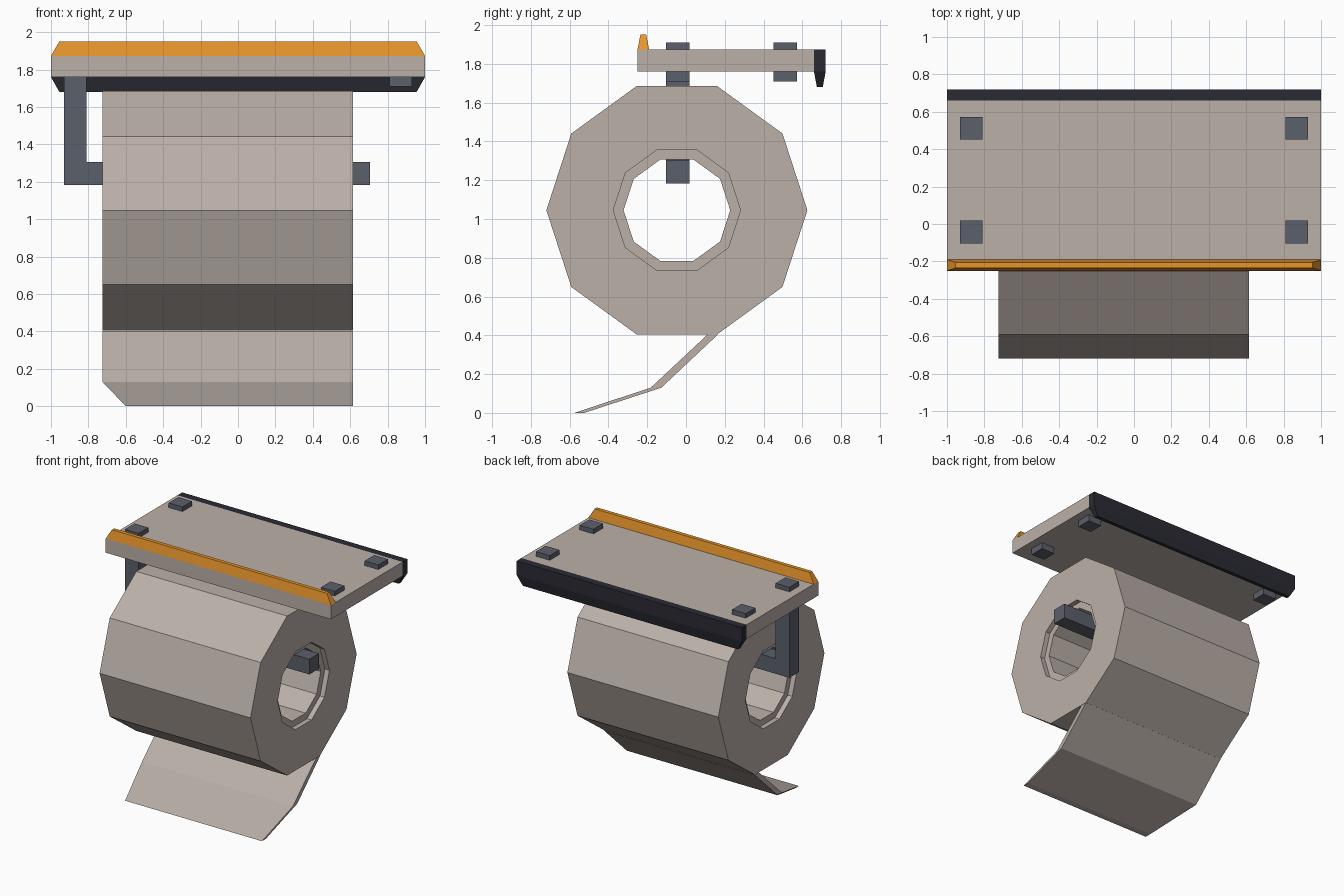
import bpy, bmesh, math

if "Cube" in bpy.data.objects:
    bpy.data.objects.remove(bpy.data.objects["Cube"])


def material(name, rgb):
    m = bpy.data.materials.new(name)
    m.diffuse_color = (*rgb, 1)
    m.use_nodes = True
    m.node_tree.nodes["Principled BSDF"].inputs["Base Color"].default_value = m.diffuse_color
    return m


TAUPE = material("taupe", (0.50, 0.435, 0.395))
ORANGE = material("orange", (0.80, 0.30, 0.024))
STEEL = material("slate grey", (0.105, 0.115, 0.145))
BLACK = material("near black", (0.023, 0.024, 0.034))


def loft(name, rings, mat, caps=True, closed=False):
    """Skin a row of equal-length vertex rings."""
    bm = bmesh.new()
    rows = [[bm.verts.new(p) for p in r] for r in rings]
    pairs = list(zip(rows, rows[1:])) + ([(rows[-1], rows[0])] if closed else [])
    for a, b in pairs:
        n = len(a)
        for i in range(n):
            j = (i + 1) % n
            bm.faces.new((a[i], a[j], b[j], b[i]))
    if caps and not closed:
        bm.faces.new(rows[0])
        bm.faces.new(rows[-1])
    bmesh.ops.recalc_face_normals(bm, faces=bm.faces)
    me = bpy.data.meshes.new(name)
    bm.to_mesh(me)
    bm.free()
    me.materials.append(mat)
    ob = bpy.data.objects.new(name, me)
    bpy.context.collection.objects.link(ob)
    return ob


def rect(x0, x1, y0, y1, z):
    return [(x0, y0, z), (x1, y0, z), (x1, y1, z), (x0, y1, z)]


def box(name, x, y, z, mat):
    return loft(name, [rect(*x, *y, z[0]), rect(*x, *y, z[1])], mat)


def decagon(x, r, cy=-0.047, cz=1.045):
    return [(x, cy + r * math.cos(math.tau * i / 10), cz + r * math.sin(math.tau * i / 10))
            for i in range(10)]


# Roll with a recessed core at both ends
L, R, DEEP = -0.725, 0.615, 0.04
loft("roll", [decagon(x, r) for x, r in (
    (L, 0.673), (R, 0.673), (R, 0.328), (R - DEEP, 0.328), (R - DEEP, 0.275),
    (L + DEEP, 0.275), (L + DEEP, 0.328), (L, 0.328))], TAUPE, closed=True)

# Loose hanging sheet, one corner trimmed
loft("loose_sheet", [rect(L, R, 0.11, 0.163, 0.403),
                     rect(L, R, -0.182, -0.127, 0.13),
                     rect(-0.60, R, -0.575, -0.525, 0.0)], TAUPE)

# Shelf with a raised front lip and a dropped back trim
box("shelf", (-1, 1), (-0.25, 0.66), (1.76, 1.873), TAUPE)
loft("front_lip", [rect(-1, 1, -0.25, -0.19, 1.873),
                   rect(-0.955, 0.955, -0.235, -0.205, 1.95)], ORANGE)
loft("back_trim", [rect(-1, 1, 0.66, 0.72, 1.873),
                   rect(-1, 1, 0.66, 0.72, 1.76),
                   rect(-0.955, 0.955, 0.675, 0.705, 1.68)], BLACK)

# Bolts through the shelf; the front left one is the holder arm
for x in (-0.87, 0.87):
    for y in (-0.043, 0.512):
        if not (x < 0 and y < 0):
            box("bolt", (x - 0.061, x + 0.061), (y - 0.061, y + 0.061), (1.708, 1.91), STEEL)

# L-shaped arm: profile in xz pulled along y
profile = [(-0.931, 1.91), (-0.931, 1.183), (0.707, 1.183),
           (0.707, 1.305), (-0.809, 1.305), (-0.809, 1.91)]
loft("holder_arm", [[(x, y, z) for x, z in profile] for y in (-0.104, 0.018)], STEEL)
